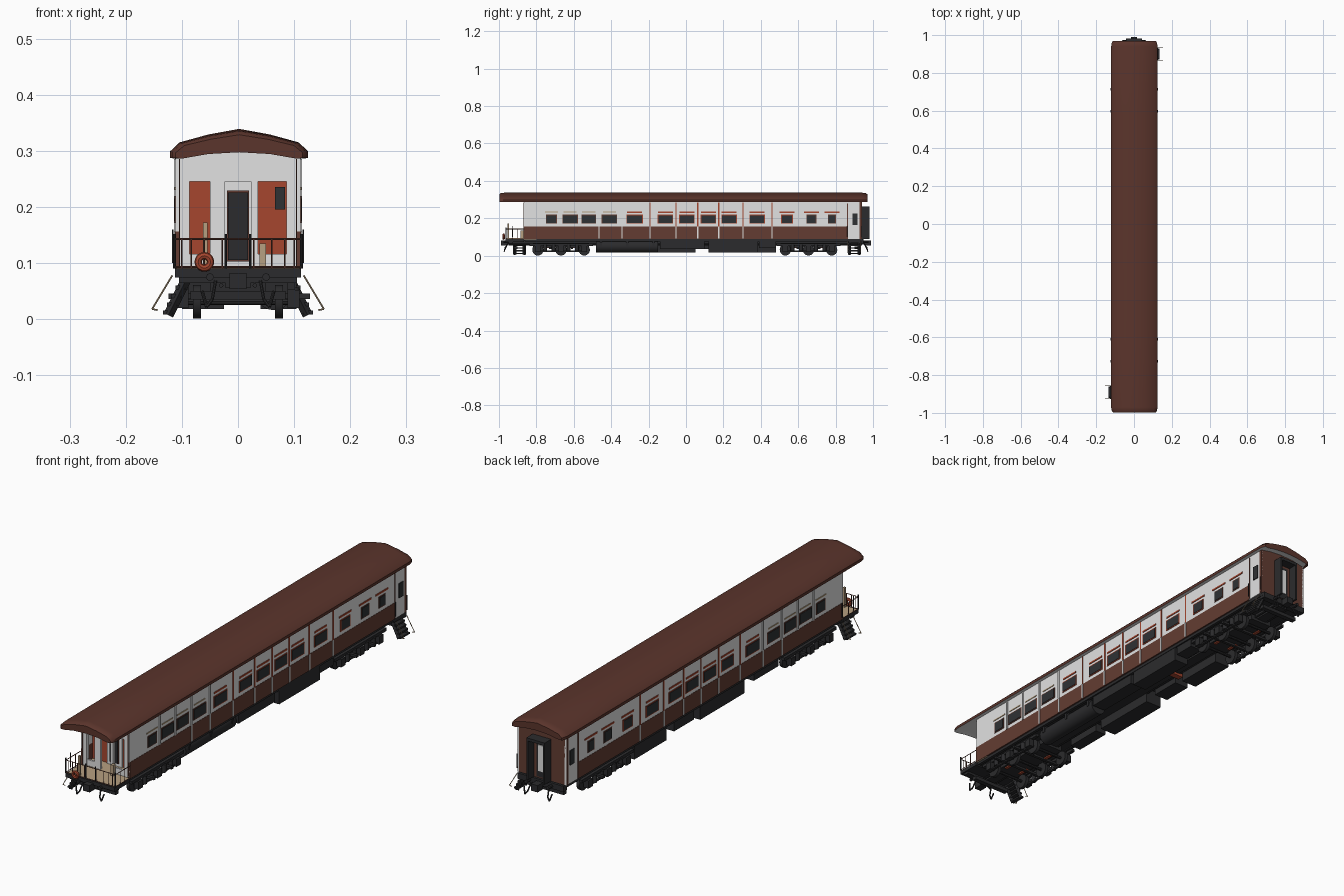
import bpy, bmesh, math
from mathutils import Vector

if "Cube" in bpy.data.objects:
    bpy.data.objects.remove(bpy.data.objects["Cube"], do_unlink=True)


def material(name, r, g, b):
    m = bpy.data.materials.new(name)
    m.use_nodes = True
    m.diffuse_color = (r, g, b, 1)
    bsdf = m.node_tree.nodes["Principled BSDF"]
    bsdf.inputs["Base Color"].default_value = (r, g, b, 1)
    bsdf.inputs["Roughness"].default_value = 0.8
    return m


brown = material("roof brown", .105, .035, .025)
wall_brown = material("wall brown", .125, .046, .032)
white = material("pale grey paint", .76, .76, .76)
rust = material("rust red", .38, .062, .028)
dark = material("dark iron", .024, .024, .026)
glass = material("window glass", .028, .031, .034)
tan = material("tan deck", .47, .35, .22)


def finish(name, bm, *mats, smooth=False):
    bmesh.ops.recalc_face_normals(bm, faces=bm.faces)
    mesh = bpy.data.meshes.new(name)
    bm.to_mesh(mesh)
    bm.free()
    for m in mats:
        mesh.materials.append(m)
    ob = bpy.data.objects.new(name, mesh)
    bpy.context.collection.objects.link(ob)
    if smooth:
        bpy.ops.object.select_all(action="DESELECT")
        ob.select_set(True)
        bpy.context.view_layer.objects.active = ob
        bpy.ops.object.shade_smooth_by_angle(angle=math.radians(40))
    return ob


def boxes(name, mat, items, both=False):
    """Boxes given as (x range, y range, z range), optionally on both sides."""
    bm = bmesh.new()
    for xs, ys, zs in items:
        for side in ((1, -1) if both else (1,)):
            made = bmesh.ops.create_cube(bm, size=1)["verts"]
            for v in made:
                v.co = [side * (xs[0] if v.co.x < 0 else xs[1]),
                        ys[0] if v.co.y < 0 else ys[1],
                        zs[0] if v.co.z < 0 else zs[1]]
    return finish(name, bm, mat)


def rods(name, mat, radius, lines, sides=8, both=False):
    """Round bars between pairs of points, optionally on both sides."""
    bm = bmesh.new()
    for a, b in lines:
        for side in ((1, -1) if both else (1,)):
            p, q = (Vector((side * c[0], c[1], c[2])) for c in (a, b))
            made = bmesh.ops.create_cone(bm, cap_ends=True, segments=sides, radius1=radius,
                                         radius2=radius, depth=(q - p).length)["verts"]
            turn = (q - p).to_track_quat("Z", "Y")
            for v in made:
                v.co = turn @ v.co + (p + q) / 2
    return finish(name, bm, mat, smooth=sides > 6)


# Roof: arched section lofted along the car, with drawn-in ends
half = [(.123, .287), (.123, .299), (.106, .315), (.055, .329), (0, .339)]
outer = half + [(-x, z) for x, z in reversed(half[:-1])]
under = [(-.11, .286), (-.06, .296), (0, .3), (.06, .296), (.11, .286)]
stations = [(-.998, .92, .8), (-.99, .97, .93), (-.97, 1, .96), (-.63, 1, 1),
            (.6, 1, 1), (.94, 1, .96), (.96, .97, .93), (.97, .92, .8)]
bm = bmesh.new()
rings = []
for y, wide, tall in stations:
    rings.append([bm.verts.new((x * wide + .002, y, .287 + (z - .287) * tall))
                  for x, z in outer + under])
for a, b in zip(rings, rings[1:]):
    n = len(a)
    for i in range(n):
        f = bm.faces.new((a[i], a[(i + 1) % n], b[(i + 1) % n], b[i]))
        f.material_index = int(i >= len(outer))
bm.faces.new(rings[0])
bm.faces.new(rings[-1])
finish("roof", bm, brown, white, smooth=True)

# Side walls: brown below the belt, pale above
front, back, belt = -.866, .94, .156
boxes("lower_side_walls", wall_brown, [((.104, .112), (front, .86), (.088, belt))], both=True)
boxes("upper_side_walls", white, [((.104, .111), (front, back), (belt, .292)),
                                  ((.104, .111), (.86, back), (.088, belt))], both=True)
boxes("floor", dark, [((-.106, .106), (front, back), (.08, .09))])

# Window row with frames, posts between windows and rust trim
centres = [-.72, -.62, -.52, -.41, -.275, -.11, .005, .12, .23, .38, .54, .67, .78]
widths = [.05, .075, .07, .075, .08, .075, .075, .075, .075, .075, .055, .045, .035]
panes, frames = [], []
for y, w in zip(centres, widths):
    panes.append(((.11, .1145), (y - w / 2, y + w / 2), (.175, .215)))
    frames.append(((.11, .113), (y - w / 2 - .004, y + w / 2 + .004), (.171, .219)))
panes.append(((.11, .1145), (.89, .918), (.165, .225)))
boxes("plain_window_frames", wall_brown, frames[:4] + frames[11:], both=True)
boxes("rust_window_frames", rust, frames[4:11], both=True)
boxes("window_panes", glass, panes, both=True)
gaps = [(a + b) / 2 for a, b in zip(centres, centres[1:])]
boxes("pale_lower_posts", white, [((.11, .1145), (y - .003, y + .003), (.09, belt))
                                  for y in gaps[2:10]], both=True)
boxes("pale_upper_posts", white, [((.11, .1145), (y - .004, y + .004), (belt, .285))
                                  for y in gaps[:4]], both=True)
boxes("rust_upper_posts", rust, [((.11, .1135), (y - .003, y + .003), (belt, .285))
                                 for y in gaps[4:10]], both=True)
boxes("rust_trim", rust, [((.11, .1135), (y - .04, y + .04), (.229, .236))
                          for y in centres[4:]], both=True)
boxes("tan_trim", tan, [((.11, .113), (y - .035, y + .035), (.23, .235))
                        for y in centres[:4]], both=True)
boxes("vestibule_door_edges", wall_brown, [((.11, .1135), (y, y + .004), (.09, .28))
                                           for y in (.862, .935)], both=True)

# Open end: pale frame, rust recess wall and centre door set back
inner = -.8
boxes("front_header", white, [((-.111, .111), (front, front + .015), (.245, .298))])
boxes("front_posts", white, [((.086, .111), (front, front + .015), (.09, .25)),
                             ((.023, .036), (front, front + .012), (.09, .25))], both=True)
boxes("left_panel_edge", white, [((-.05, -.036), (front, front + .012), (.09, .25))])
boxes("recess_wall", rust, [((-.105, .105), (inner, inner + .01), (.09, .29))])
boxes("door_frame", white, [((-.034, .034), (inner - .006, inner), (.09, .29))])
boxes("door_trim", wall_brown, [((-.02, .02), (inner - .009, inner), (.103, .229))])
boxes("front_door", dark, [((-.018, .018), (inner - .012, inner), (.105, .226))])
boxes("recess_window", glass, [((.066, .084), (inner - .006, inner), (.195, .235))])
boxes("recess_base", white, [((.036, .09), (front + .002, front + .01), (.09, .116))], both=True)
boxes("corner_strips", wall_brown, [((.103, .105), (front - .003, front), (.09, .285))], both=True)
boxes("platform_deck", tan, [((-.11, .11), (-.96, inner), (.086, .091))])
boxes("platform_beam", dark, [((-.112, .112), (-.965, front), (.074, .09))])
boxes("platform_seats", tan, [((.038, .05), (-.885, -.87), (.09, .135))])

# Platform railing with gate bars
rail_y = -.962
lines = []
for z in (.093, .143):
    lines.append(((0, rail_y, z), (.113, rail_y, z)))
    lines.append(((.113, rail_y, z), (.113, front, z)))
for x in (.028, .06, .083, .1):
    lines.append(((x, rail_y, .09), (x, rail_y, .143)))
for y in (-.93, -.9):
    lines.append(((.113, y, .09), (.113, y, .143)))
rods("platform_railing", wall_brown, .0016, lines, sides=6, both=True)
rods("railing_posts", dark, .0025, [((x, rail_y, .09), (x, rail_y, .152))
                                    for x in (.022, .113)], both=True)

# Hand brake ring and its stand
bpy.ops.mesh.primitive_torus_add(location=(-.06, -.975, .102), rotation=(math.pi / 2, 0, 0),
                                 major_radius=.011, minor_radius=.0065,
                                 major_segments=20, minor_segments=8)
ring = bpy.context.object
ring.name = "brake_ring"
ring.data.materials.append(rust)
bpy.ops.object.shade_smooth_by_angle()
boxes("brake_stand", tan, [((-.062, -.054), (-.955, -.947), (.09, .172))])

# Closed end: brown wall, gangway and dark door
boxes("back_wall", wall_brown, [((-.112, .112), (back - .012, back), (.088, .3))])
boxes("gangway_sides", dark, [((.034, .042), (back, .982), (.09, .262))], both=True)
boxes("gangway_top", dark, [((-.042, .042), (back, .982), (.25, .262))])
boxes("back_door", wall_brown, [((-.034, .034), (back - .004, back + .003), (.09, .25))])
boxes("back_door_frame", dark, [((-.022, .022), (back, back + .005), (.095, .24))])
boxes("back_door_pane", white, [((-.013, .013), (back, back + .008), (.12, .228))])

# Boarding steps and pale handrails at opposite corners
for name, side, y in (("front", -1, -.89), ("back", 1, .9)):
    def at(x, dy, z):
        return (side * x, y + dy, z)
    rods(name + "_step_stringers", dark, .009,
         [(at(.085, d, .085), at(.124, d, .007)) for d in (-.026, .026)], sides=4)
    treads = []
    for i in range(5):
        x = .086 + i * .0075
        treads.append((sorted((side * x, side * (x + .018))), (y - .03, y + .03),
                       (.068 - i * .015, .075 - i * .015)))
    boxes(name + "_step_treads", dark, treads)
    rods(name + "_step_handrails", tan, .0015,
         [(at(.117, d, .078), at(.153, d, .018)) for d in (-.034, .034)]
         + [(at(.153, d, .018), at(.143, d, .016)) for d in (-.034, .034)], sides=6)
    rods(name + "_grab_irons", dark, .0015,
         [(at(.116, d, .1), at(.116, d, .16)) for d in (-.037, .037)], sides=6)

# Six-wheel trucks
pitch, axle_z = .124, .031
for name, mid in (("front", -.668), ("back", .655)):
    axles = [mid + k * pitch for k in (-1, 0, 1)]
    rods(name + "_wheels", dark, .03, [((.066, y, axle_z), (.08, y, axle_z)) for y in axles],
         sides=24, both=True)
    rods(name + "_axles", dark, .006, [((-.1, y, axle_z), (.1, y, axle_z)) for y in axles])
    boxes(name + "_truck_frame", dark,
          [((.088, .102), (mid - .17, mid + .17), (.052, .064)),
           ((.09, .1), (mid - .13, mid + .13), (.02, .027))]
          + [((.088, .11), (y - .014, y + .014), (.02, .052)) for y in axles], both=True)
    rods(name + "_truck_springs", dark, .01,
         [((.1, mid + d, .024), (.1, mid + d, .056)) for d in (-.085, -.04, .04, .085)],
         sides=12, both=True)
    boxes(name + "_bolsters", dark, [((-.124, .128), (mid + d - .006, mid + d + .006), (.036, .046))
                                     for d in (-.058, .058)])
    boxes(name + "_truck_centre", dark, [((-.05, .05), (mid - .15, mid + .15), (.045, .068)),
                                         ((-.025, .025), (mid - .04, mid + .04), (.06, .085))])
    boxes(name + "_brake_gear", rust, [((.03, .042), (mid + d, mid + d + .05), (.04, .05))
                                       for d in (-.1, .05)], both=True)

# Underframe, tanks and equipment boxes
boxes("centre_sill", dark, [((-.022, .022), (-.95, .94), (.055, .085))])
boxes("side_sills", dark, [((.094, .106), (-.86, back), (.076, .09))], both=True)
boxes("equipment_boxes", dark, [((.04, .1), (-.14, .1), (.036, .085)),
                                ((.04, .104), (.12, .385), (.018, .085)),
                                ((.045, .1), (.39, .48), (.042, .085)),
                                ((-.1, -.03), (.27, .48), (.018, .085)),
                                ((-.1, -.035), (.09, .22), (.035, .085)),
                                ((-.1, -.025), (-.24, .05), (.018, .085)),
                                ((-.1, -.05), (-.46, -.3), (.045, .085))])
rods("water_tank", dark, .034, [((.064, -.48, .05), (.064, -.15, .05))], sides=24)
boxes("tank_hangers", dark, [((.03, .1), (y, y + .012), (.05, .086)) for y in (-.46, -.32, -.18)])
boxes("brake_cylinder", rust, [((-.04, .03), (.235, .26), (.045, .06))])
rods("brake_pipes", dark, .004, [((.03, -.95, .06), (.03, .93, .06))], both=True)

# Couplers, end beams, buffers and hoses
for name, s in (("front", -1), ("back", 1)):
    def span(a, b):
        return sorted((s * a, s * b))
    boxes(name + "_end_beam", dark, [((-.105, .105), span(.925, .95), (.064, .088)),
                                     ((-.085, .085), span(.9, .92), (.035, .05))])
    boxes(name + "_coupler", dark, [((-.01, .01), span(.9, .96), (.06, .078)),
                                    ((-.015, .015), span(.955, .99), (.054, .082))])
    rods(name + "_buffer_stems", dark, .007, [((.05, s * .94, .075), (.05, s * .975, .075))],
         both=True)
    rods(name + "_air_hoses", dark, .003, [((.04, s * .95, .068), (.046, s * .968, .035)),
                                           ((.046, s * .968, .035), (.056, s * .972, .022)),
                                           ((.056, s * .972, .022), (.064, s * .965, .05))],
         both=True)
